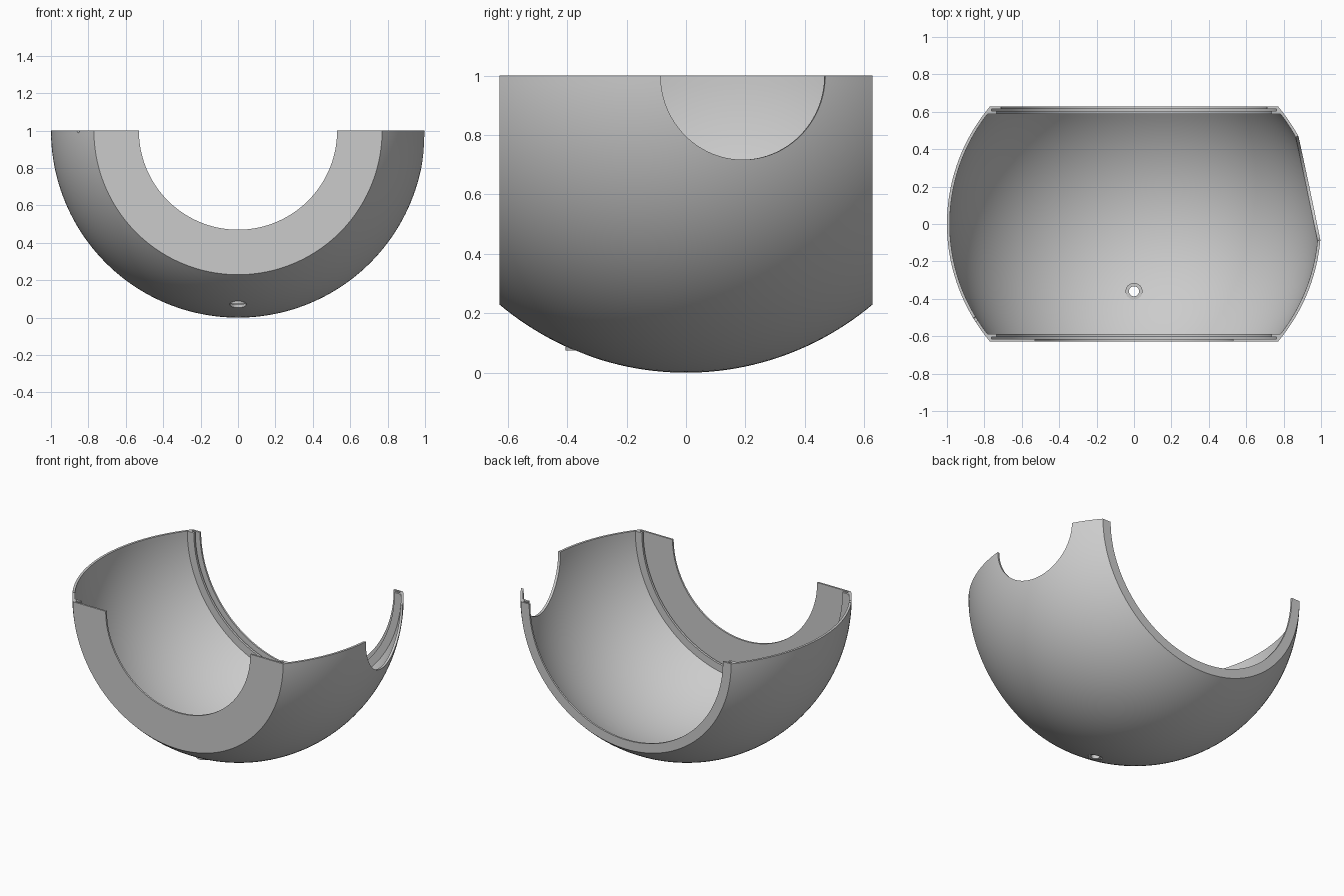
import bpy
import bmesh
from math import sin, cos, pi, asin, atan2, sqrt
from mathutils import Matrix, Vector

cube = bpy.data.objects.get("Cube")
if cube:
    bpy.data.objects.remove(cube, do_unlink=True)

GREY = (0.6, 0.6, 0.6, 1)
grey = bpy.data.materials.new("plain grey")
grey.use_nodes = True
grey.diffuse_color = GREY
grey.node_tree.nodes["Principled BSDF"].inputs["Base Color"].default_value = GREY

DEPTH = 0.985   # slight flattening of the bowl along y
END = 0.628     # half length of the bowl
WALL = 0.015


def add_object(name, bm):
    bmesh.ops.recalc_face_normals(bm, faces=bm.faces)
    mesh = bpy.data.meshes.new(name)
    bm.to_mesh(mesh)
    bm.free()
    mesh.materials.append(grey)
    obj = bpy.data.objects.new(name, mesh)
    bpy.context.collection.objects.link(obj)
    return obj


def sweep(name, profile, steps, angle, centre):
    """Revolve a closed (radius, y) profile about the y axis, downwards."""
    bm = bmesh.new()
    full = angle > 1.5 * pi
    rings = []
    for i in range(steps if full else steps + 1):
        a = angle * i / steps
        rings.append([bm.verts.new(centre + Vector((r * cos(a), y, -r * sin(a))))
                      for r, y in profile])
    pairs = list(zip(rings, rings[1:]))
    if full:
        pairs.append((rings[-1], rings[0]))
    n = len(profile)
    for a, b in pairs:
        for k in range(n):
            j = (k + 1) % n
            bm.faces.new((a[k], a[j], b[j], b[k]))
    if not full:
        bm.faces.new(rings[0])
        bm.faces.new(rings[-1])
    return add_object(name, bm)


def arc(radius, y0, y1, steps=48):
    t0, t1 = (asin(y / (radius * DEPTH)) for y in (y0, y1))
    ts = [t0 + (t1 - t0) * i / steps for i in range(steps + 1)]
    return [(radius * cos(t), radius * DEPTH * sin(t)) for t in ts]


def end_lip(opening, side):
    """Flat end plate, panel groove and inner ridge."""
    steps = [(opening, END), (opening, END - 0.012), (0.762, END - 0.012),
             (0.762, 0.603), (0.735, 0.603), (0.735, 0.588)]
    return [(r, side * y) for r, y in steps]


def cut(target, location, direction, radius, length, sides):
    bm = bmesh.new()
    turn = Vector(direction).to_track_quat("Z", "Y").to_matrix().to_4x4()
    bmesh.ops.create_cone(bm, cap_ends=True, segments=sides, radius1=radius,
                          radius2=radius, depth=length,
                          matrix=Matrix.Translation(location) @ turn)
    cutter = add_object("hole_cutter", bm)
    cutter.hide_render = True
    mod = target.modifiers.new("hole", "BOOLEAN")
    mod.operation = "DIFFERENCE"
    mod.solver = "EXACT"
    mod.object = cutter
    bpy.context.view_layer.objects.active = target
    bpy.ops.object.modifier_apply(modifier=mod.name)
    bpy.data.objects.remove(cutter, do_unlink=True)


def smooth(obj):
    bpy.ops.object.select_all(action="DESELECT")
    obj.select_set(True)
    bpy.context.view_layer.objects.active = obj
    bpy.ops.object.shade_smooth_by_angle(angle=0.5)


# Half bowl: outer wall, back lip, inner wall, front lip
profile = (arc(1, -END, END) + end_lip(0.71, 1)
           + arc(1 - WALL, 0.588, -0.588) + end_lip(0.53, -1)[::-1])
bowl = sweep("half_bowl", profile, 96, pi, Vector((0, 0, 1)))

# Round side notch, small pin hole in the rim, and drain hole
cut(bowl, (0.93, 0.19, 1), (0.98, 0.2, 0), 0.283, 0.4, 96)
cut(bowl, (-0.85, -0.51, 1), (0.85, 0.51, 0), 0.012, 0.2, 16)
cut(bowl, (0, -0.36, 0.08), (0, 0, 1), 0.044, 0.3, 32)
smooth(bowl)

# Short upright tube in the drain hole
tube = sweep("drain_tube", [(0.027, -0.012), (0.045, -0.012),
                            (0.045, 0.012), (0.027, 0.012)],
             32, 2 * pi, Vector((0, 0, 0)))
tube.data.transform(Matrix.Translation((0, -0.36, 0.087)) @ Matrix.Rotation(pi / 2, 4, "X"))
smooth(tube)
